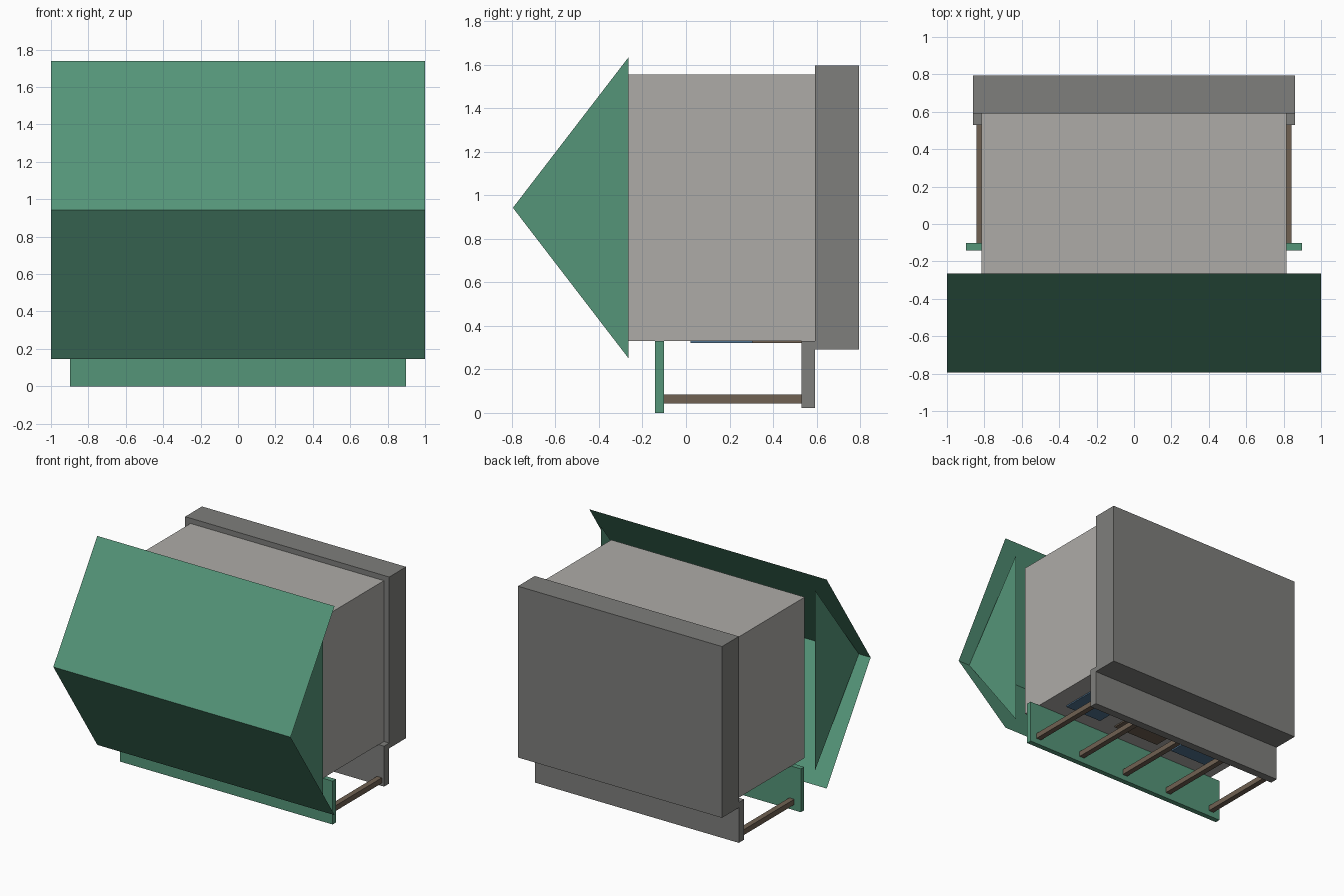
import bpy, bmesh

if "Cube" in bpy.data.objects:
    bpy.data.objects.remove(bpy.data.objects["Cube"])

def material(name, color):
    m = bpy.data.materials.new(name)
    m.diffuse_color = (*color, 1)
    m.use_nodes = True
    m.node_tree.nodes["Principled BSDF"].inputs["Base Color"].default_value = m.diffuse_color
    return m

green = material("green_paint", (0.09, 0.30, 0.19))
wall = material("wall_paint", (0.42, 0.41, 0.39))
stone = material("stone", (0.21, 0.21, 0.20))
brown = material("wood", (0.16, 0.12, 0.085))
blue = material("glass", (0.08, 0.17, 0.28))

def finish(name, bm, mat):
    me = bpy.data.meshes.new(name)
    bm.to_mesh(me)
    bm.free()
    me.materials.append(mat)
    ob = bpy.data.objects.new(name, me)
    bpy.context.collection.objects.link(ob)
    return ob

def box(name, x, y, z, mat):
    """Box from (min, max) ranges."""
    bm = bmesh.new()
    bmesh.ops.create_cube(bm, size=1)
    for v in bm.verts:
        for i, r in enumerate((x, y, z)):
            v.co[i] = r[0] if v.co[i] < 0 else r[1]
    return finish(name, bm, mat)

def sheet(name, faces, mat):
    """Thin surface from a few polygons."""
    bm = bmesh.new()
    for pts in faces:
        bm.faces.new([bm.verts.new(p) for p in pts])
    bmesh.ops.remove_doubles(bm, verts=bm.verts, dist=1e-5)
    return finish(name, bm, mat)

# The house lies on its front: its roof points to -y, its porch to -z
box("house_body", (-.815, .815), (-.265, .592), (.33, 1.555), wall)
box("foundation", (-.86, .86), (.592, .795), (.29, 1.595), stone)

# Open roof made of two thin slopes meeting at the ridge
ridge, eave, mid = -.795, -.265, .942
sheet("roof_slopes", [
    [(-1, ridge, mid), (1, ridge, mid), (1, eave, 1.738), (-1, eave, 1.738)],
    [(-1, eave, .146), (1, eave, .146), (1, ridge, mid), (-1, ridge, mid)]], green)

# Gable walls inset under the roof
for side, x in (("left", -.9), ("right", .9)):
    pts = [(x, eave, .252), (x, eave, 1.632), (x, ridge, mid)]
    sheet(side + "_gable", [pts if x < 0 else pts[::-1]], green)

# Porch
box("porch_floor", (-.86, .86), (.53, .592), (.022, .33), stone)
box("porch_roof", (-.897, .897), (-.142, -.102), (0, .33), green)
for i in range(5):
    x = -.82 + .41 * i
    box("porch_post", (x - .021, x + .021), (-.102, .53), (.043, .084), brown)

# Door and windows on the porch wall
box("door", (-.2, .2), (.02, .53), (.32, .335), brown)
for side, x in (("left", -.5), ("right", .5)):
    box(side + "_window", (x - .16, x + .16), (.02, .305), (.32, .335), blue)
